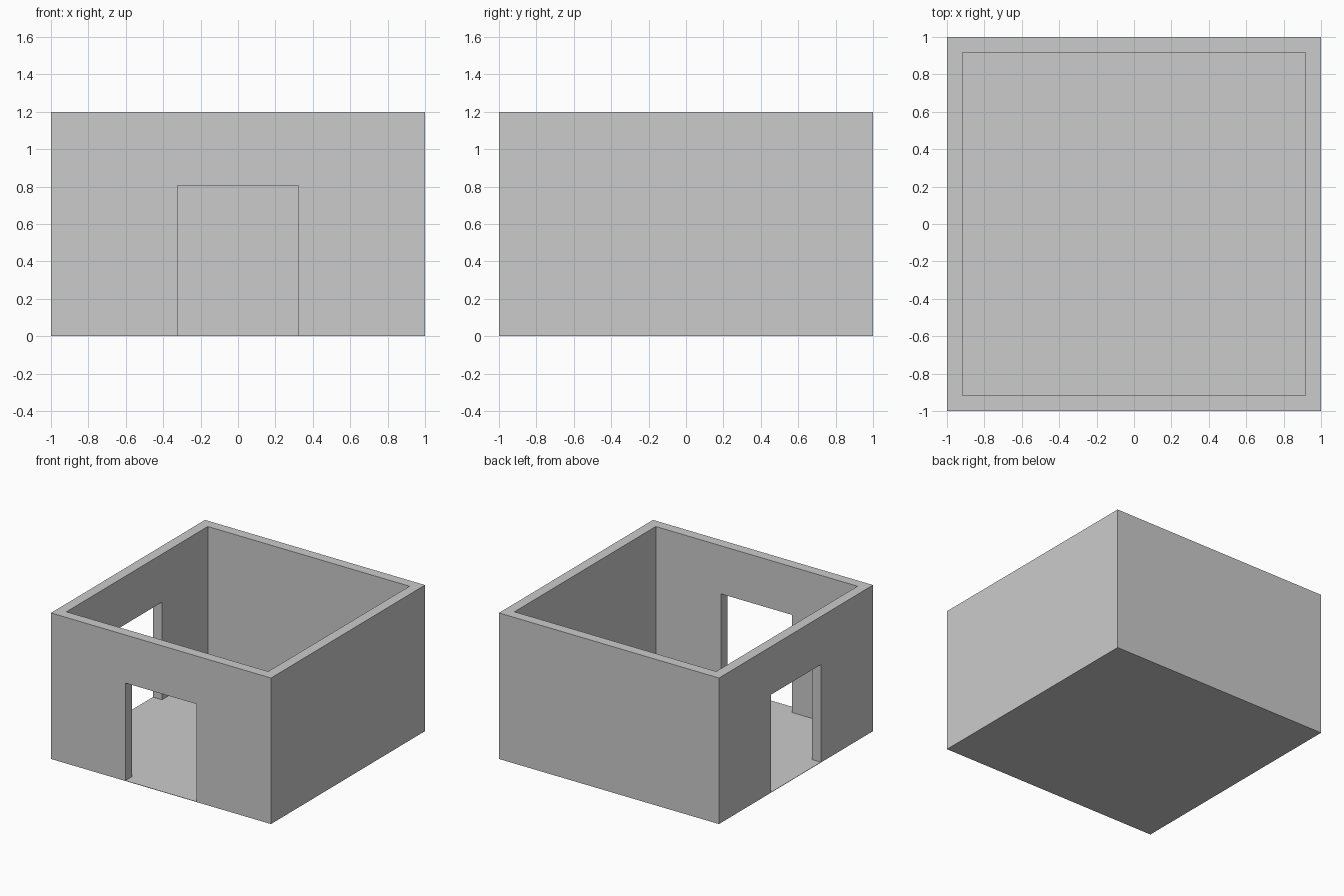
import bpy

if "Cube" in bpy.data.objects:
    bpy.data.objects.remove(bpy.data.objects["Cube"])

WALL = 0.083      # wall thickness
HEIGHT = 1.2
DOOR_W, DOOR_H = 0.646, 0.805
FLOOR = 0.003     # paper-thin floor


def box(name, x, y, z):
    """Axis-aligned box from (min, max) ranges."""
    loc = [(a + b) / 2 for a, b in (x, y, z)]
    bpy.ops.mesh.primitive_cube_add(size=1, location=loc)
    ob = bpy.context.object
    ob.name = name
    ob.scale = [b - a for a, b in (x, y, z)]
    bpy.ops.object.transform_apply(location=True, rotation=False, scale=True)
    return ob


# Outer block of the room
room = box("room_walls_and_floor", (-1, 1), (-1, 1), (0, HEIGHT))

# Open-topped interior and two doorways (front wall and left wall)
inner = 1 - WALL
half = DOOR_W / 2
cutters = [
    box("interior_cutter", (-inner, inner), (-inner, inner), (FLOOR, HEIGHT + 0.2)),
    box("front_door_cutter", (-half, half), (-1.2, -0.6), (FLOOR, DOOR_H)),
    box("left_door_cutter", (-1.2, -0.6), (-half, half), (FLOOR, DOOR_H)),
]

bpy.context.view_layer.objects.active = room
for cutter in cutters:
    cutter.hide_render = True
    mod = room.modifiers.new(cutter.name, 'BOOLEAN')
    mod.operation = 'DIFFERENCE'
    mod.solver = 'EXACT'
    mod.object = cutter
    bpy.ops.object.modifier_apply(modifier=mod.name)
for cutter in cutters:
    bpy.data.objects.remove(cutter, do_unlink=True)
